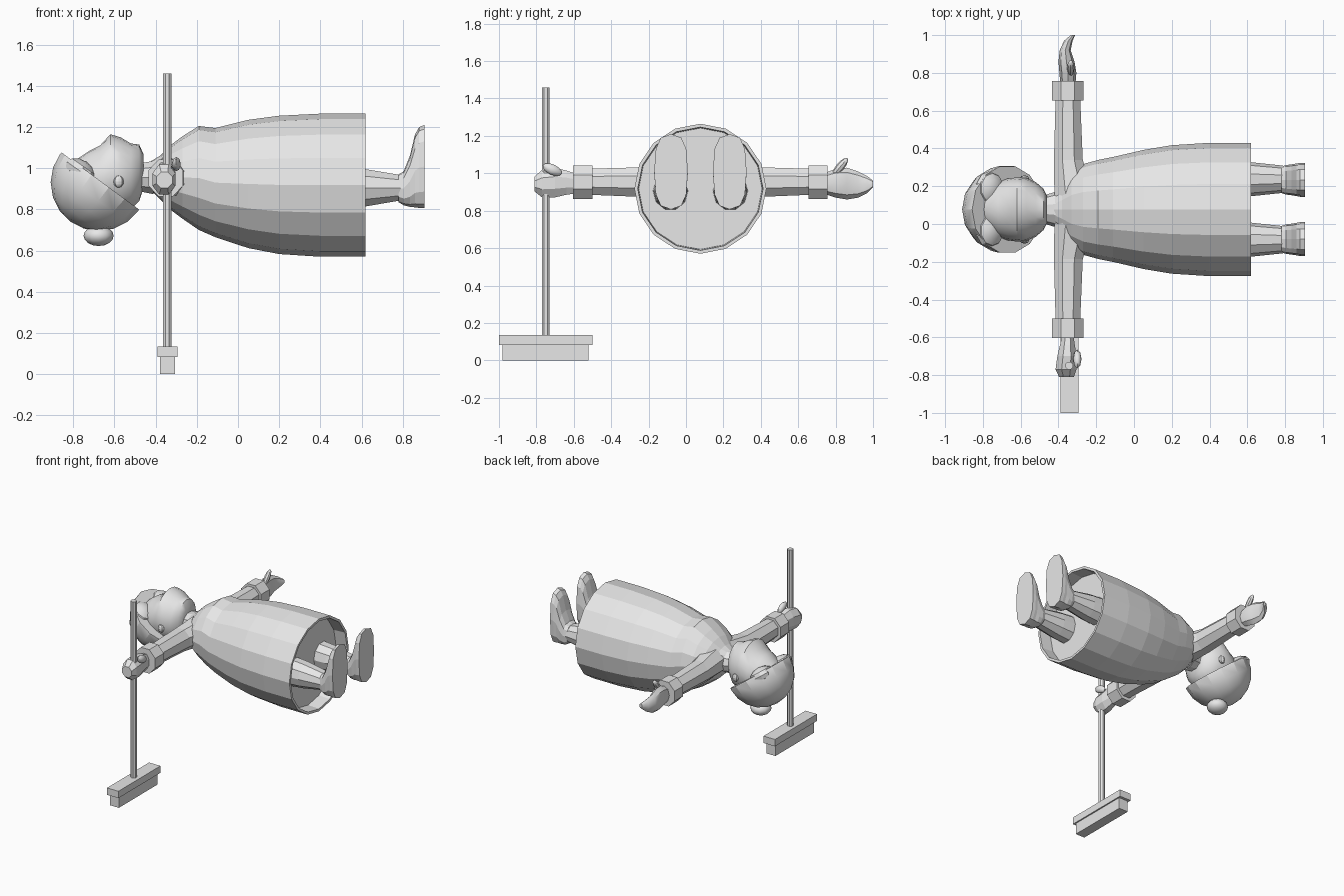
import bpy, bmesh, math
from mathutils import Vector, Matrix

if "Cube" in bpy.data.objects:
    bpy.data.objects.remove(bpy.data.objects["Cube"])

CY = 0.077  # symmetry plane of the figure

grey = bpy.data.materials.new("plain_grey")
grey.diffuse_color = (0.8, 0.8, 0.8, 1)
grey.use_nodes = True
grey.node_tree.nodes["Principled BSDF"].inputs["Base Color"].default_value = grey.diffuse_color


def finish(name, bm, smooth=None):
    bmesh.ops.recalc_face_normals(bm, faces=bm.faces)
    me = bpy.data.meshes.new(name)
    bm.to_mesh(me)
    bm.free()
    me.materials.append(grey)
    ob = bpy.data.objects.new(name, me)
    bpy.context.collection.objects.link(ob)
    if smooth:
        bpy.ops.object.select_all(action='DESELECT')
        ob.select_set(True)
        bpy.context.view_layer.objects.active = ob
        bpy.ops.object.shade_smooth_by_angle(angle=math.radians(smooth))
    return ob


def loft(name, axis, sections, sides, power=1.0, phase=0.0, smooth=None):
    """Skin rounded sections (position, u min, u max, v min, v max) along x or y."""
    bm = bmesh.new()
    rings = []
    for t, u0, u1, v0, v1 in sections:
        ring = []
        for i in range(sides):
            a = 2 * math.pi * (i + phase) / sides
            c, s = math.cos(a), math.sin(a)
            c = math.copysign(abs(c) ** power, c)
            s = math.copysign(abs(s) ** power, s)
            u = (u0 + u1) / 2 + c * (u1 - u0) / 2
            v = (v0 + v1) / 2 + s * (v1 - v0) / 2
            ring.append(bm.verts.new((t, u, v) if axis == 'x' else (u, t, v)))
        rings.append(ring)
    for a, b in zip(rings, rings[1:]):
        for i in range(sides):
            j = (i + 1) % sides
            bm.faces.new((a[i], a[j], b[j], b[i]))
    bm.faces.new(rings[0])
    bm.faces.new(rings[-1])
    return finish(name, bm, smooth)


def ball(name, loc, radii, seg=10, smooth=None, rot=Matrix()):
    bm = bmesh.new()
    bmesh.ops.create_uvsphere(bm, u_segments=seg, v_segments=max(6, seg * 2 // 3), radius=1)
    bm.transform(Matrix.Translation(loc) @ rot @ Matrix.Diagonal((*radii, 1)))
    return finish(name, bm, smooth)


def box(name, x0, x1, y0, y1, z0, z1):
    bm = bmesh.new()
    bmesh.ops.create_cube(bm, size=1)
    bm.transform(Matrix.Translation(((x0 + x1) / 2, (y0 + y1) / 2, (z0 + z1) / 2))
                 @ Matrix.Diagonal((x1 - x0, y1 - y0, z1 - z0, 1)))
    return finish(name, bm)


def centred(rows):
    """Rows of (x, half width, z min, z max) about the symmetry plane."""
    return [(x, CY - w, CY + w, a, b) for x, w, a, b in rows]


# dress with a recessed underside
loft("dress", 'x', centred([
    (-0.43, 0.07, 0.90, 1.03), (-0.38, 0.13, 0.85, 1.06), (-0.33, 0.20, 0.80, 1.11),
    (-0.27, 0.24, 0.755, 1.155), (-0.19, 0.262, 0.70, 1.205), (-0.11, 0.278, 0.665, 1.195),
    (0.05, 0.315, 0.612, 1.235), (0.20, 0.34, 0.583, 1.255), (0.40, 0.353, 0.57, 1.265),
    (0.62, 0.353, 0.57, 1.265), (0.62, 0.335, 0.588, 1.247), (0.53, 0.33, 0.593, 1.242)]), 16)
loft("neck", 'x', centred([(-0.53, 0.08, 0.88, 1.03), (-0.46, 0.08, 0.88, 1.03),
                           (-0.41, 0.095, 0.87, 1.04)]), 10)

# face, with the nose and chin in its outline
loft("head", 'x', centred([
    (-0.82, 0.05, 0.90, 1.00), (-0.78, 0.10, 0.85, 1.045), (-0.72, 0.145, 0.81, 1.085),
    (-0.67, 0.163, 0.79, 1.11), (-0.62, 0.17, 0.785, 1.165), (-0.57, 0.166, 0.785, 1.15),
    (-0.52, 0.145, 0.80, 1.12), (-0.48, 0.11, 0.84, 1.115), (-0.46, 0.07, 0.90, 1.07)]),
    20, smooth=40)

# hair cap: a ball cut off towards the face
bm = bmesh.new()
bmesh.ops.create_uvsphere(bm, u_segments=14, v_segments=10, radius=0.235)
n = Vector((0.593, 0, 0.805)).normalized()
centre = Vector((-0.675, CY, 0.93))
bm.transform(Matrix.Translation(centre) @ n.to_track_quat('Z', 'Y').to_matrix().to_4x4())
cut = bmesh.ops.bisect_plane(bm, geom=bm.verts[:] + bm.edges[:] + bm.faces[:],
                             plane_co=centre + n * 0.01, plane_no=n, clear_outer=True)
rim = [e for e in cut['geom_cut'] if isinstance(e, bmesh.types.BMEdge)]
bmesh.ops.contextual_create(bm, geom=rim)
finish("hair", bm, 25)
ball("hair_bun", (-0.677, CY, 0.672), (0.073, 0.073, 0.05), 12, 40)

for side, s in (("left", 1), ("right", -1)):
    def my(y):
        return CY + s * (y - CY)

    # swept fringe and ear
    ball("fringe_" + side, (-0.765, my(0.19), 0.985), (0.085, 0.09, 0.055), 10, 30,
         Matrix.Rotation(math.radians(35), 4, 'Y'))
    ball("ear_" + side, (-0.58, my(0.24), 0.935), (0.025, 0.018, 0.03), 8)

    # sleeve and cuff
    loft("sleeve_" + side, 'y', [(my(0.12), -0.43, -0.20, 0.85, 1.07),
                                 (my(0.34), -0.43, -0.265, 0.865, 1.04),
                                 (my(0.68), -0.42, -0.28, 0.88, 1.03)], 8, phase=0.5)
    loft("cuff_" + side, 'y', [(my(0.655), -0.442, -0.26, 0.855, 1.05),
                               (my(0.757), -0.442, -0.26, 0.855, 1.05)], 8, phase=0.5)

    # leg flowing into an upright shoe
    loft("leg_" + side, 'x', [(x, my(0.237) - w, my(0.237) + w, a, b) for x, w, a, b in (
        (0.50, 0.095, 0.80, 1.01), (0.62, 0.09, 0.81, 1.00), (0.79, 0.072, 0.84, 0.97))], 10)
    loft("shoe_" + side, 'x', [(x, my(0.234) - w, my(0.234) + w, a, b) for x, w, a, b in (
        (0.78, 0.07, 0.835, 0.97), (0.805, 0.078, 0.82, 0.985), (0.835, 0.082, 0.812, 1.06),
        (0.86, 0.086, 0.81, 1.165), (0.88, 0.09, 0.807, 1.20), (0.905, 0.09, 0.807, 1.21))],
        12, power=0.72)

# open hand, curling towards the tip, with a raised thumb
loft("open_hand", 'y', [
    (0.74, -0.39, -0.31, 0.89, 1.00), (0.80, -0.395, -0.305, 0.87, 1.025),
    (0.86, -0.40, -0.315, 0.86, 1.03), (0.92, -0.393, -0.335, 0.87, 1.01),
    (0.97, -0.37, -0.325, 0.895, 0.985), (1.00, -0.335, -0.312, 0.925, 0.96)], 8, smooth=35)
ball("open_thumb", (-0.335, 0.825, 1.035), (0.02, 0.022, 0.06), 8, 35,
     Matrix.Rotation(math.radians(-40), 4, 'X'))

# fist closed around the handle
loft("fist", 'y', [
    (-0.58, -0.38, -0.32, 0.89, 1.00), (-0.64, -0.395, -0.31, 0.88, 1.02),
    (-0.70, -0.41, -0.30, 0.865, 1.035), (-0.77, -0.42, -0.30, 0.865, 1.025),
    (-0.81, -0.40, -0.315, 0.90, 0.985)], 8, phase=0.5)
ball("fist_thumb", (-0.30, -0.715, 1.02), (0.022, 0.055, 0.028), 8, 35,
     Matrix.Rotation(math.radians(-25), 4, 'X'))

# broom
bm = bmesh.new()
bmesh.ops.create_cone(bm, cap_ends=True, segments=8, radius1=0.022, radius2=0.022, depth=1.34)
bm.transform(Matrix.Translation((-0.343, -0.75, 0.79)) @ Matrix.Rotation(math.pi / 8, 4, 'Z'))
finish("broom_handle", bm)
box("broom_head", -0.39, -0.295, -1.0, -0.5, 0.083, 0.135)
box("broom_bristles", -0.38, -0.305, -0.98, -0.52, 0.0, 0.085)
